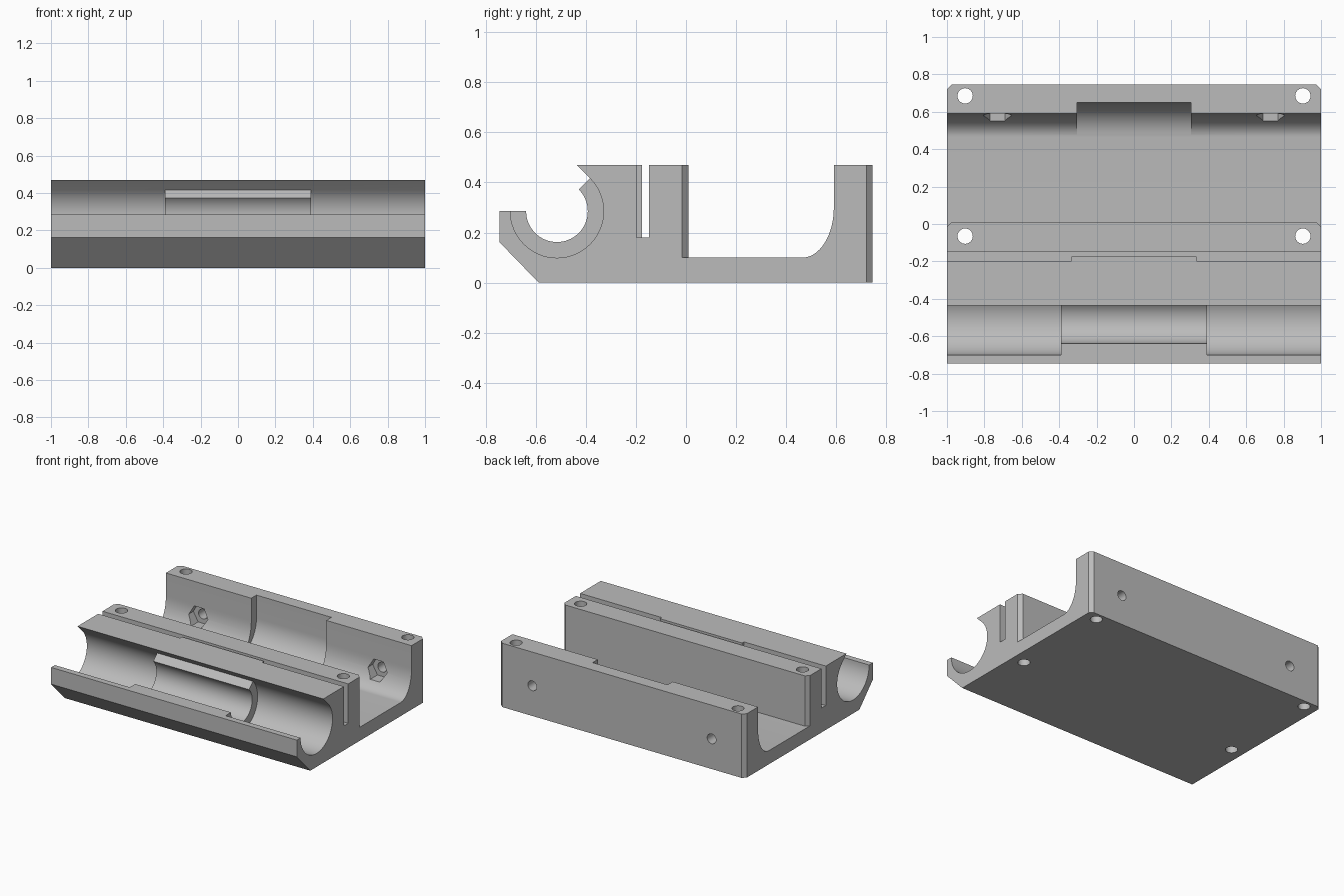
import bpy, bmesh
from math import sin, cos, pi, radians
from mathutils import Vector

if "Cube" in bpy.data.objects:
    bpy.data.objects.remove(bpy.data.objects["Cube"])

grey = bpy.data.materials.new("light grey")
grey.use_nodes = True
colour = (0.5, 0.5, 0.5, 1)
grey.diffuse_color = colour
grey.node_tree.nodes["Principled BSDF"].inputs["Base Color"].default_value = colour


def arc(cy, cz, ry, rz, start, end, steps):
    """Points along an elliptical arc, angles in degrees."""
    angles = [radians(start + (end - start) * i / steps) for i in range(steps + 1)]
    return [(cy + ry * cos(a), cz + rz * sin(a)) for a in angles]


def prism(name, points, low, high, axis="x"):
    """Extrude a 2D outline along one axis."""
    place = {"x": lambda u, v, t: (t, u, v),
             "y": lambda u, v, t: (u, t, v),
             "z": lambda u, v, t: (u, v, t)}[axis]
    bm = bmesh.new()
    face = bm.faces.new([bm.verts.new(place(u, v, low)) for u, v in points])
    extruded = bmesh.ops.extrude_face_region(bm, geom=[face])["geom"]
    shift = Vector(place(0, 0, high - low))
    bmesh.ops.translate(bm, vec=shift,
                        verts=[g for g in extruded if isinstance(g, bmesh.types.BMVert)])
    bmesh.ops.recalc_face_normals(bm, faces=bm.faces[:])
    mesh = bpy.data.meshes.new(name)
    bm.to_mesh(mesh)
    bm.free()
    mesh.materials.append(grey)
    obj = bpy.data.objects.new(name, mesh)
    bpy.context.collection.objects.link(obj)
    return obj


def circle(u, v, r, steps=32):
    return arc(u, v, r, r, 0, 360, steps)[:-1]


def rect(u0, u1, v0, v1):
    return [(u0, v0), (u1, v0), (u1, v1), (u0, v1)]


TOP, FLOOR, WALL = 0.47, 0.1, 0.59
GY, GZ, R_IN, R_OUT = -0.515, 0.285, 0.123, 0.186

# Main block: narrow groove, thin slot and wide channel in one section
d = R_OUT * cos(pi / 4)
outline = [(-0.588, 0), (0.745, 0), (0.745, TOP), (WALL, TOP)]
outline += arc(0.465, 0.3, 0.125, 0.2, 0, -90, 16)
outline += [(0.01, FLOOR), (0.01, TOP), (-0.147, TOP), (-0.147, 0.18),
            (-0.175, 0.18), (-0.175, TOP), (GY + d - (TOP - GZ - d), TOP), (GY + d, GZ + d)]
outline += arc(GY, GZ, R_IN, R_IN, 45, -180, 40)
outline += [(-0.745, GZ), (-0.745, 0.162)]
body = prism("channel_block", outline, -1, 1)

cutters = []
for s in (-1, 1):
    # Wider groove and slot toward each end
    for name, pts, inner in (("groove_cutter", circle(GY, GZ, R_OUT, 64), 0.39),
                             ("slot_cutter", rect(-0.197, -0.16, 0.18, 0.6), 0.335)):
        cutters.append(prism(name, pts, *sorted((s * inner, s * 1.1))))
    # Vertical bolt holes and clipped wall corners
    for y, edge, base in ((0.685, 0.745, -0.1), (-0.065, 0.01, FLOOR)):
        cutters.append(prism("bolt_hole_cutter", circle(s * 0.903, y, 0.041), -0.1, 0.6, "z"))
        corner = [(s * 0.925, edge + 0.05), (s * 1.05, edge - 0.075), (s * 1.05, edge + 0.05)]
        cutters.append(prism("corner_cutter", corner, base, 0.6, "z"))
    # Cross holes with hexagonal nut pockets
    cutters.append(prism("cross_hole_cutter", circle(s * 0.73, 0.222, 0.036), 0.5, 0.9, "y"))
    cutters.append(prism("nut_pocket_cutter", circle(s * 0.73, 0.222, 0.078, 6), 0.48, 0.635, "y"))

# Shallow relief in the back wall
relief = [(0.46, 0.12)] + arc(0.465, 0.3, 0.185, 0.2, -86, 0, 16) + [(0.65, 0.6), (0.46, 0.6)]
cutters.append(prism("relief_cutter", relief, -0.305, 0.305))

bpy.context.view_layer.objects.active = body
body.select_set(True)
for cutter in cutters:
    cutter.hide_render = True
    mod = body.modifiers.new("cut", "BOOLEAN")
    mod.operation = "DIFFERENCE"
    mod.solver = "EXACT"
    mod.object = cutter
    bpy.ops.object.modifier_apply(modifier=mod.name)
    bpy.data.objects.remove(cutter)

bpy.ops.object.shade_smooth_by_angle(angle=radians(25))
